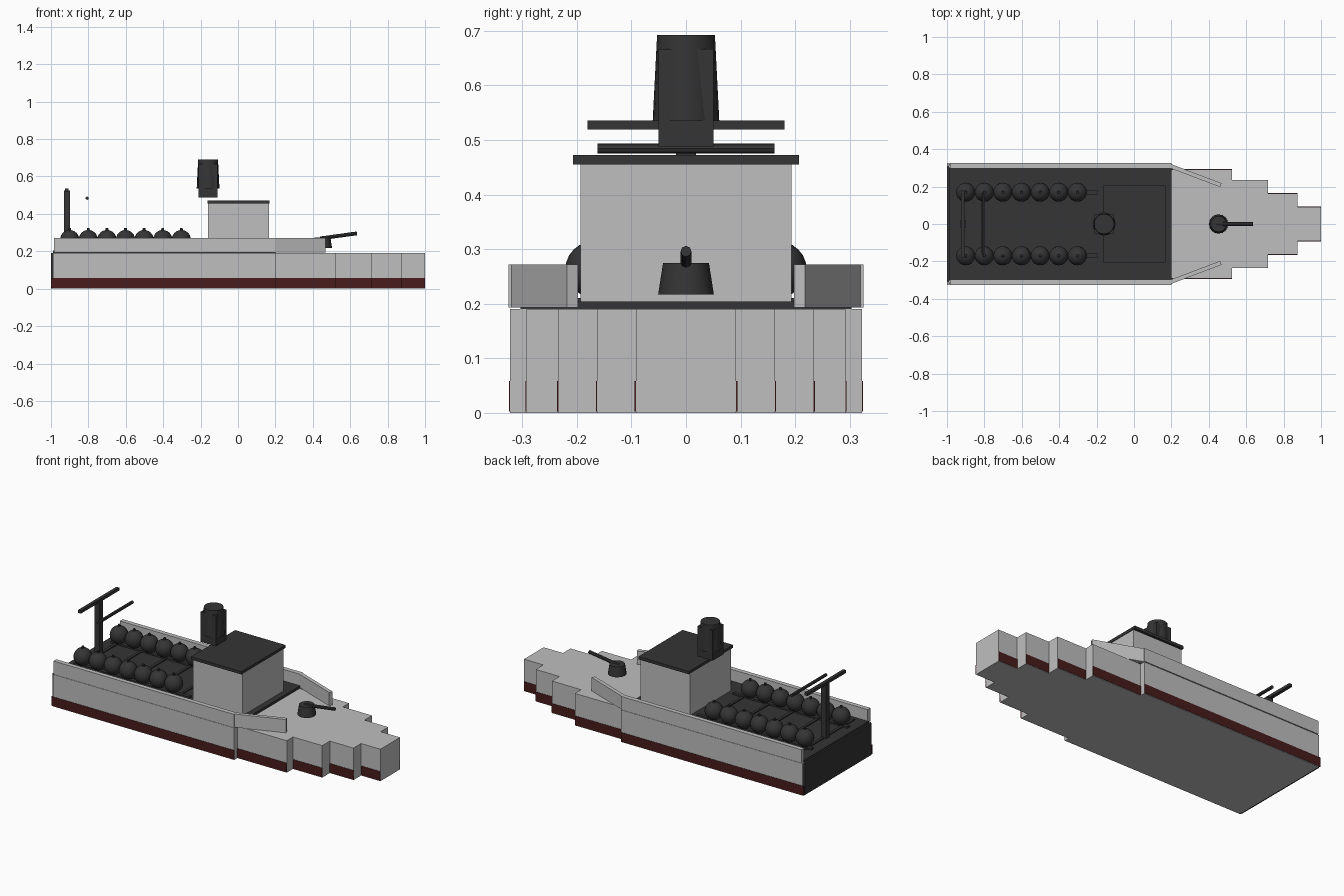
import bpy
from math import atan2, hypot, pi
from mathutils import Vector

if "Cube" in bpy.data.objects:
    bpy.data.objects.remove(bpy.data.objects["Cube"], do_unlink=True)


def material(name, colour):
    m = bpy.data.materials.new(name)
    m.use_nodes = True
    m.diffuse_color = (*colour, 1)
    m.node_tree.nodes["Principled BSDF"].inputs["Base Color"].default_value = (*colour, 1)
    return m


GREY = material("hull grey", (0.52, 0.52, 0.52))
DARK = material("dark fittings", (0.035, 0.035, 0.035))
RED = material("waterline red", (0.065, 0.012, 0.012))


def finish(name, mat, smooth=False):
    ob = bpy.context.object
    ob.name = name
    ob.data.materials.append(mat)
    if smooth:
        bpy.ops.object.shade_smooth_by_angle()
    return ob


def box(name, mat, x0, x1, y0, y1, z0, z1):
    bpy.ops.mesh.primitive_cube_add(size=1)
    ob = finish(name, mat)
    centre = Vector((x0 + x1, y0 + y1, z0 + z1)) / 2
    for v in ob.data.vertices:
        v.co = v.co * Vector((x1 - x0, y1 - y0, z1 - z0)) + centre
    return ob


def cone(name, mat, x, y, z0, z1, r0, r1, sides=16):
    bpy.ops.mesh.primitive_cone_add(vertices=sides, radius1=r0, radius2=r1,
                                    depth=z1 - z0, location=(x, y, (z0 + z1) / 2))
    return finish(name, mat, True)


def rod(name, mat, a, b, radius, sides=12):
    a, b = Vector(a), Vector(b)
    bpy.ops.mesh.primitive_cylinder_add(vertices=sides, radius=radius,
                                        depth=(b - a).length, location=(a + b) / 2)
    ob = finish(name, mat, True)
    ob.rotation_euler = (b - a).to_track_quat("Z", "Y").to_euler()
    return ob


# Stepped hull with waterline strips along its sides
steps = [(-0.99, 0.2, 0.322), (0.2, 0.525, 0.292), (0.525, 0.717, 0.234),
         (0.717, 0.873, 0.163), (0.873, 1.0, 0.092)]
for i, (x0, x1, half) in enumerate(steps):
    box(f"hull_section_{i}", GREY, x0, x1, -half, half, 0, 0.19)
    for s in (-1, 1):
        ys = sorted((s * (half - 0.004), s * (half + 0.002)))
        box(f"waterline_strip_{i}", RED, max(x0 - 0.01, -1) if i == 0 else x0, x1, *ys, 0.003, 0.058)
box("stern_plate", DARK, -1, -0.988, -0.312, 0.312, 0.002, 0.19)

# Dark working deck with cross ribs
box("deck", DARK, -0.99, 0.2, -0.303, 0.303, 0.188, 0.204)
for i in range(7):
    x = -0.913 + i * 0.1625
    box("deck_rib", DARK, x - 0.008, x + 0.008, -0.27, 0.27, 0.2, 0.21)

for s in (-1, 1):
    # Side bulwarks and the angled panels at their forward ends
    box("bulwark", GREY, -0.985, 0.2, *sorted((s * 0.298, s * 0.325)), 0.193, 0.272)
    a, b = Vector((0.197, s * 0.309)), Vector((0.464, s * 0.208))
    d = b - a
    panel = box("angled_bulwark", GREY, 0, hypot(*d), -0.011, 0.011, 0.193, 0.272)
    panel.location = (a.x, a.y, 0)
    panel.rotation_euler.z = atan2(d.y, d.x)

    # Row of round floats on a rail
    y = s * 0.17
    box("float_rail", DARK, -0.95, -0.195, y - 0.011, y + 0.011, 0.2, 0.214)
    for i in range(7):
        x = -0.9 + i * 0.0995
        bpy.ops.mesh.primitive_uv_sphere_add(segments=20, ring_count=12, radius=0.051,
                                             location=(x, y, 0.263))
        finish("round_float", DARK, True)
        cone("float_cap", DARK, x, y, 0.308, 0.324, 0.009, 0.007, 8)

# Cabin and roof
box("cabin", GREY, -0.16, 0.165, -0.193, 0.193, 0.2, 0.456)
box("cabin_roof", DARK, -0.164, 0.168, -0.207, 0.207, 0.455, 0.472)

# Funnel: square casing around a tapered stack
box("funnel_casing", DARK, -0.21, -0.11, -0.05, 0.05, 0.488, 0.667)
cone("funnel_stack", DARK, -0.16, 0, 0.535, 0.692, 0.061, 0.053, 20)

# Stern mast, its crossbar and the loose spar
box("mast_post", DARK, -0.931, -0.899, -0.018, 0.018, 0.2, 0.525)
box("mast_crossbar", DARK, -0.925, -0.906, -0.18, 0.18, 0.519, 0.536)
rod("spar", DARK, (-0.807, -0.162, 0.484), (-0.807, 0.162, 0.484), 0.009, 8)

# Deck gun
cone("gun_mount", DARK, 0.452, 0, 0.217, 0.275, 0.051, 0.042, 16)
rod("gun_barrel", DARK, (0.44, 0, 0.269), (0.636, 0, 0.296), 0.01, 8)
